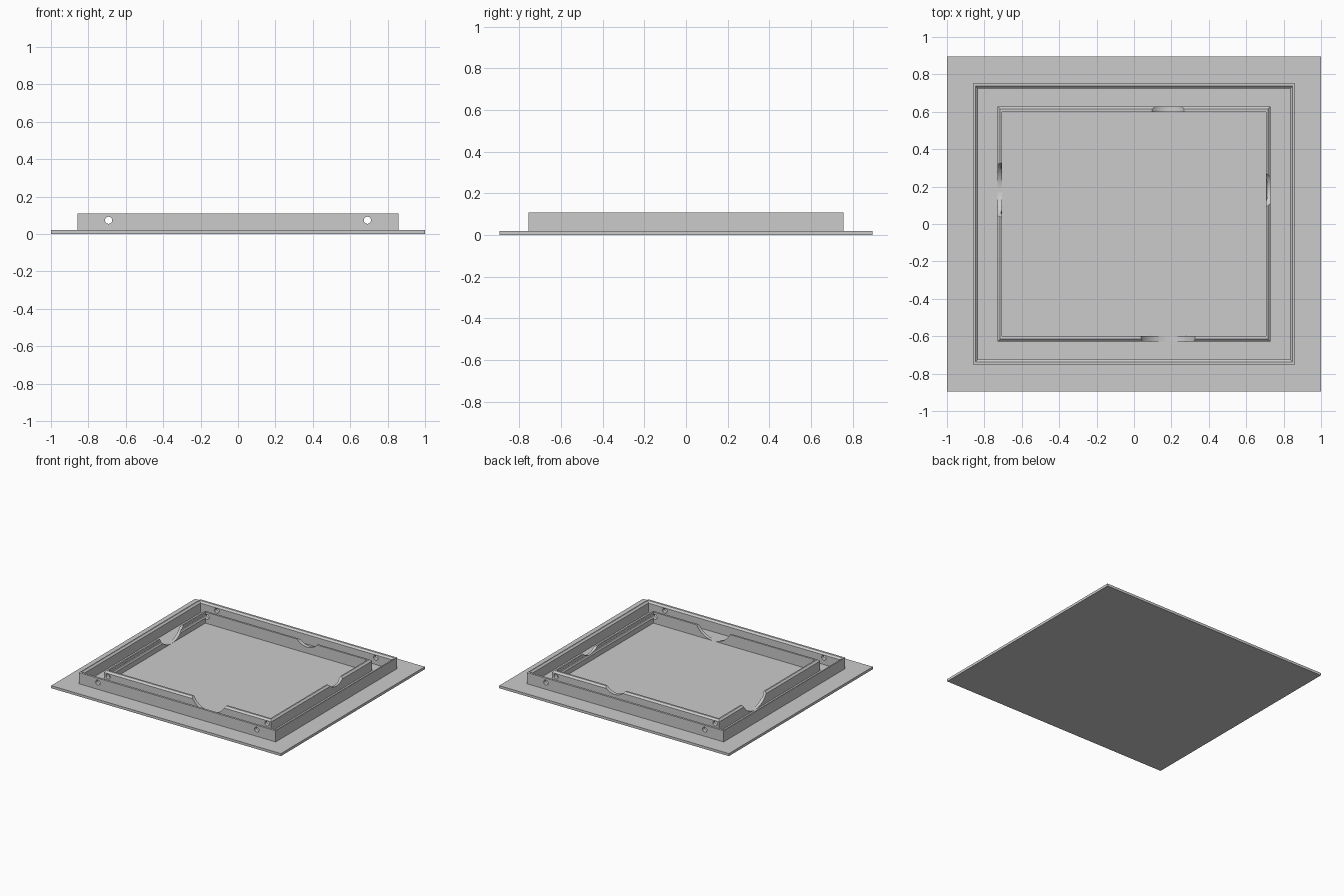
import bpy, bmesh, math
from mathutils import Matrix

cube = bpy.data.objects.get("Cube")
if cube:
    bpy.data.objects.remove(cube, do_unlink=True)

FLOOR, TOP, CHAMFER = 0.02, 0.108, 0.013

grey = bpy.data.materials.new("light grey")
grey.use_nodes = True
colour = (0.6, 0.6, 0.6, 1)
grey.diffuse_color = colour
grey.node_tree.nodes["Principled BSDF"].inputs["Base Color"].default_value = colour


def add_object(name, bm):
    bmesh.ops.recalc_face_normals(bm, faces=bm.faces)
    mesh = bpy.data.meshes.new(name)
    bm.to_mesh(mesh)
    bm.free()
    mesh.materials.append(grey)
    obj = bpy.data.objects.new(name, mesh)
    bpy.context.collection.objects.link(obj)
    return obj


def box(name, hx, hy, z0, z1):
    bm = bmesh.new()
    place = Matrix.Translation((0, 0, (z0 + z1) / 2)) @ Matrix.Diagonal((2 * hx, 2 * hy, z1 - z0, 1))
    bmesh.ops.create_cube(bm, size=1, matrix=place)
    return add_object(name, bm)


def frame(name, profile):
    """Sweep a closed profile of (half x, half y, z) points round a rectangle."""
    bm = bmesh.new()
    rings = [[bm.verts.new((sx * hx, sy * hy, z))
              for sx, sy in ((-1, -1), (1, -1), (1, 1), (-1, 1))]
             for hx, hy, z in profile]
    for a, b in zip(rings, rings[1:] + rings[:1]):
        for i in range(4):
            j = (i + 1) % 4
            bm.faces.new((a[i], a[j], b[j], b[i]))
    return add_object(name, bm)


def cylinder_cutter(x, y, z, radius, length, axis, sides):
    bm = bmesh.new()
    turn = Matrix.Rotation(math.pi / 2, 4, "Y" if axis == "X" else "X")
    bmesh.ops.create_cone(bm, cap_ends=True, segments=sides, radius1=radius, radius2=radius,
                          depth=length, matrix=Matrix.Translation((x, y, z)) @ turn)
    obj = add_object("cutter", bm)
    obj.hide_render = True
    return obj


def cut(obj, cutters):
    bpy.context.view_layer.objects.active = obj
    for cutter in cutters:
        mod = obj.modifiers.new("cut", "BOOLEAN")
        mod.operation = "DIFFERENCE"
        mod.solver = "EXACT"
        mod.object = cutter
        bpy.ops.object.modifier_apply(modifier=mod.name)


# Base plate
box("base_plate", 1.0, 0.895, 0, FLOOR)

# Outer wall, chamfered on its inner top edge
ox, oy, ix, iy = 0.857, 0.755, 0.835, 0.725
outer = frame("outer_wall", [
    (ox, oy, FLOOR), (ox, oy, TOP), (ix + CHAMFER, iy + CHAMFER, TOP),
    (ix, iy, TOP - CHAMFER), (ix, iy, FLOOR)])

# Inner wall, chamfered on its outer top edge
ox, oy, ix, iy = 0.729, 0.628, 0.705, 0.6
inner = frame("inner_wall", [
    (ox, oy, FLOOR), (ox, oy, TOP - CHAMFER), (ox - CHAMFER, oy - CHAMFER, TOP),
    (ix, iy, TOP), (ix, iy, FLOOR)])

# Round holes through both walls, front to back
holes = [cylinder_cutter(s * 0.692, 0, 0.073, 0.019, 2, "Y", 24) for s in (-1, 1)]

# Finger notches: deep ones at front and right, shallow ones opposite
big, small, centre = 0.163, 0.11, 0.182
big_z, small_z = FLOOR + big - 0.0005, TOP + 0.07
notches = [
    cylinder_cutter(centre, -0.614, big_z, big, 0.1, "Y", 64),
    cylinder_cutter(-0.717, centre, big_z, big, 0.1, "X", 64),
    cylinder_cutter(centre, 0.614, small_z, small, 0.1, "Y", 64),
    cylinder_cutter(0.717, centre, small_z, small, 0.1, "X", 64)]

cut(outer, holes)
cut(inner, holes + notches)
for cutter in holes + notches:
    bpy.data.objects.remove(cutter, do_unlink=True)

# Smooth curved cuts, sharp edges elsewhere
for wall in (outer, inner):
    bpy.ops.object.select_all(action="DESELECT")
    wall.select_set(True)
    bpy.context.view_layer.objects.active = wall
    bpy.ops.object.shade_smooth_by_angle(angle=math.radians(25))
